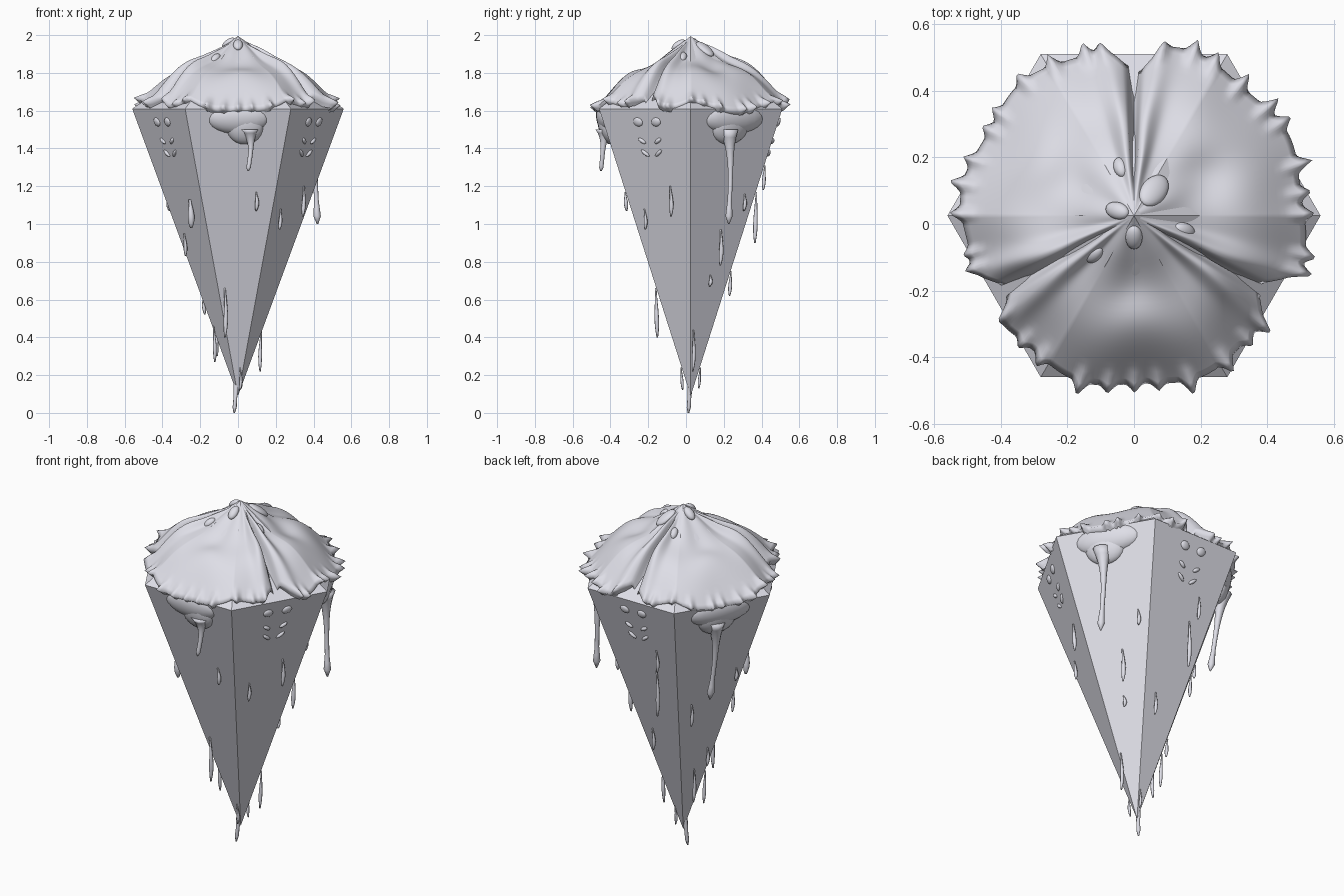
import bpy, bmesh, math, random
from mathutils import Vector, Matrix

random.seed(4)
old = bpy.data.objects.get("Cube")
if old:
    bpy.data.objects.remove(old, do_unlink=True)

CY, RIM_Z, TIP_Z, TOP_Z = 0.025, 1.61, 0.09, 1.995
CORNER = 0.56
APO = CORNER * math.cos(math.pi / 6)

mat = bpy.data.materials.new("pale lavender grey")
mat.use_nodes = True
COLOUR = (0.77, 0.77, 0.84, 1)
mat.diffuse_color = COLOUR
mat.node_tree.nodes["Principled BSDF"].inputs["Base Color"].default_value = COLOUR


def finish(bm, name, smooth=True, recalc=True):
    if recalc:
        bmesh.ops.recalc_face_normals(bm, faces=bm.faces[:])
    for f in bm.faces:
        f.smooth = smooth
    me = bpy.data.meshes.new(name)
    bm.to_mesh(me)
    bm.free()
    me.materials.append(mat)
    ob = bpy.data.objects.new(name, me)
    bpy.context.collection.objects.link(ob)
    return ob


def face_point(face, s, r, z):
    """Point at distance r from the axis and s sideways, in a face's frame."""
    a = math.radians(face)
    return Vector((r * math.cos(a) - s * math.sin(a),
                   CY + r * math.sin(a) + s * math.cos(a), z))


def wall(z):
    return APO * (z - TIP_Z) / (RIM_Z - TIP_Z)


def step(a, b, x):
    x = min(1, max(0, (x - a) / (b - a)))
    return x * x * (3 - 2 * x)


def tube(bm, pts, radii, sides=10):
    """Vertical tube through points, closed at both ends."""
    rings = []
    for p, r in zip(pts, radii):
        rings.append([bm.verts.new(p + Vector((r * math.cos(k * math.tau / sides),
                      r * math.sin(k * math.tau / sides), 0))) for k in range(sides)])
    for a, b in zip(rings, rings[1:]):
        for k in range(sides):
            bm.faces.new((a[k], a[k - 1], b[k - 1], b[k]))
    bm.faces.new(rings[0])
    bm.faces.new(rings[-1])


def blob(bm, centre, size, rot):
    m = Matrix.Translation(centre) @ rot @ Matrix.Diagonal((*size, 1))
    bmesh.ops.create_uvsphere(bm, u_segments=20, v_segments=12, radius=1, matrix=m)


# Six-sided cone with a six-sided lid
bm = bmesh.new()
ring = [bm.verts.new((CORNER * math.cos(k * math.pi / 3),
                      CY + CORNER * math.sin(k * math.pi / 3), RIM_Z)) for k in range(6)]
tip, top = bm.verts.new((0, CY, TIP_Z)), bm.verts.new((0, CY, TOP_Z))
for k in range(6):
    bm.faces.new((ring[k - 1], ring[k], top))
    bm.faces.new((ring[k], ring[k - 1], tip))
finish(bm, "cone_body", smooth=False)


# Three puffy folds of topping with a ragged hem
def fold(name, centre, cols=132, rows=26):
    bm = bmesh.new()
    teeth = [(-0.93 + 1.86 * (k + 0.5 + random.uniform(-0.3, 0.3)) / 11,
              random.uniform(0.02, 0.05)) for k in range(11)]
    phase = random.uniform(0, 6)
    grid = []
    for j in range(rows + 3):
        u = min(1, j / rows)
        line = []
        for i in range(cols + 1):
            t = 2 * i / cols - 1
            a = math.radians(centre + 60 * t)
            edge = 0.515 - 0.08 * step(0.8, 1, abs(t)) + 0.01 * math.sin(9 * t + phase)
            r = 0.02 + (edge - 0.02) * u
            off = (math.degrees(a) - 30 + 30) % 60 - 30
            hexr = r * math.cos(math.radians(off)) / APO
            mix = u * u
            z = TOP_Z - (TOP_Z - RIM_Z) * (hexr * mix + r / 0.52 * (1 - mix))
            z += 0.012 * u + 0.045 * math.sin(math.pi * step(0.25, 1.1, u))
            z -= 0.02 * math.exp(-(t / 0.3) ** 2 - ((u - 0.42) / 0.15) ** 2)
            # Rolled lip beside the seam, dipping into it
            z += 0.035 * math.exp(-((abs(t) - 0.87) / 0.1) ** 2) * step(0, 0.35, u)
            z -= 0.06 * step(0.93, 1, abs(t)) * step(0.1, 0.5, u)
            z += 0.005 * math.sin(7 * t + phase) * math.sin(8 * u)
            # Hem teeth
            for tc, h in teeth:
                d = max(0, 1 - abs(t - tc) / 0.055)
                r += h * d ** 1.5 * step(0.9, 1, u)
                z += 0.012 * d * step(0.9, 1, u)
            if j > rows:
                k = j - rows
                r -= 0.02 * k
                z -= 0.017 * k
            line.append(bm.verts.new((r * math.cos(a), CY + r * math.sin(a), z)))
        grid.append(line)
    for p, q in zip(grid, grid[1:]):
        for i in range(cols):
            bm.faces.new((p[i], q[i], q[i + 1], p[i + 1]))
    finish(bm, name, recalc=False)


for name, ang in (("front", -90), ("left", 30), ("right", 150)):
    fold(name + "_topping_fold", ang)

# Lumps where the folds meet near the peak
bm = bmesh.new()
for x, y, s in ((0, -0.04, 0.03), (0.15, -0.02, 0.028), (0.06, 0.1, 0.045),
                (-0.05, 0.04, 0.03), (-0.12, -0.09, 0.026), (-0.04, 0.17, 0.025)):
    d = Vector((x, y - CY, 0))
    z = TOP_Z - 0.72 * d.length
    rot = Matrix.Rotation(math.atan2(d.y, d.x), 4, "Z") @ Matrix.Rotation(0.62, 4, "Y")
    blob(bm, Vector((x, y, z)), (s * 1.4, s * 0.85, 0.02), rot)
finish(bm, "peak_lumps")

# Sagging lobes, each with one long drip
for name, face, width, s, r_end, z_end in (("front", -90, 0.17, 0.06, 0.475, 1.28),
                                           ("left", 30, 0.19, -0.03, 0.465, 1.0),
                                           ("right", 150, 0.19, -0.02, 0.39, 1.02)):
    bm = bmesh.new()
    rot = Matrix.Rotation(math.radians(face), 4, "Z") @ Matrix.Rotation(0.2, 4, "Y")
    blob(bm, face_point(face, 0, 0.445, 1.56), (0.055, width, 0.085), rot)
    blob(bm, face_point(face, s * 0.6, 0.44, 1.52), (0.05, width * 0.6, 0.1), rot)
    n = 12
    pts, radii = [], []
    for k in range(n + 1):
        f = k / n
        pts.append(face_point(face, s + 0.008 * math.sin(4 * f),
                              0.455 + (r_end - 0.455) * f, 1.5 + (z_end - 1.5) * f))
        bead = 0.008 * math.exp(-((f - 0.9) / 0.08) ** 2) if z_end < 1.2 else 0
        radii.append(0.012 + 0.04 * (1 - f) ** 5 + bead)
    radii[-1] = 0.004
    tube(bm, pts, radii)
    finish(bm, name + "_lobe_drip")

# Small drips: face, sideways offset, top, bottom, radius
SMALL = ((-90, 0.095, 1.17, 1.07, 0.011), (210, 0.07, 1.13, 0.98, 0.018),
         (210, -0.09, 0.95, 0.83, 0.01), (150, 0.06, 0.63, 0.52, 0.01),
         (-90, -0.07, 0.66, 0.4, 0.012), (210, -0.05, 0.46, 0.27, 0.01),
         (30, -0.05, 0.44, 0.22, 0.01), (30, 0, 0.73, 0.67, 0.01),
         (30, 0.02, 0.97, 0.78, 0.012), (-30, 0.08, 1.2, 1.04, 0.011),
         (90, 0.1, 1.31, 1.18, 0.01), (90, 0.07, 1.17, 0.9, 0.012),
         (150, 0.15, 1.15, 1.07, 0.01), (30, 0.13, 1.16, 1.07, 0.01),
         (150, -0.08, 0.95, 0.82, 0.01), (90, -0.05, 0.75, 0.62, 0.01),
         (-30, -0.1, 1.08, 0.97, 0.01), (150, 0.0, 0.5, 0.3, 0.01),
         (-90, 0.01, 0.24, 0.12, 0.008), (90, -0.02, 0.24, 0.13, 0.008))
bm = bmesh.new()
for face, s, z0, z1, w in SMALL:
    pts, radii = [], []
    for k in range(9):
        f = k / 8
        pts.append(face_point(face, s + 0.006 * math.sin(3 * f), wall(z0) + 0.003 - 0.008 * f,
                              z0 + (z1 - z0) * f))
        radii.append(w * (0.35 + 0.65 * math.sin(math.pi * f ** 1.6)))
    tube(bm, pts, radii, 8)
# Last drip, hanging from the point
tube(bm, [Vector((-0.005 - 0.015 * f, CY - 0.012 * f, 0.2 * (1 - f)))
          for f in (0, 0.3, 0.6, 0.85, 1)], (0.012, 0.014, 0.01, 0.011, 0.004), 8)
finish(bm, "small_drips")

# Beads and slanted flecks on the plain faces
bm = bmesh.new()
for face in (-30, 90, 210):
    rot = Matrix.Rotation(math.radians(face), 4, "Z") @ Matrix.Rotation(0.31, 4, "Y")
    for side in (-1, 1):
        for s, z, w, h, tilt in ((0.055, 1.54, 0.028, 0.024, 0.3),
                                 (0.048, 1.44, 0.024, 0.011, 0.6),
                                 (0.04, 1.375, 0.028, 0.01, 0.7)):
            turn = Matrix.Rotation(side * tilt, 4, "X")
            blob(bm, face_point(face, side * s, wall(z), z), (0.012, w, h), rot @ turn)
finish(bm, "face_beads")
